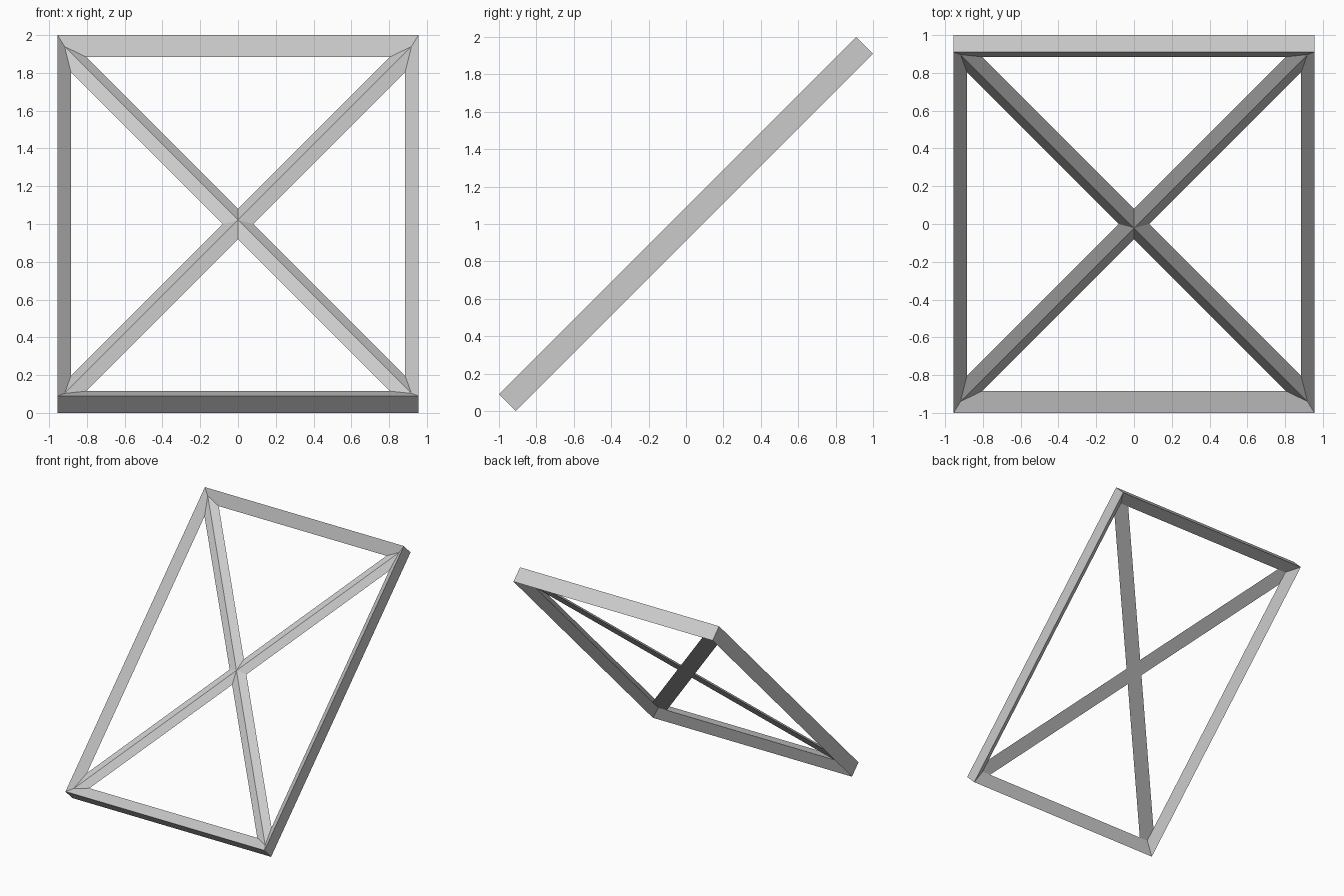
import bpy, bmesh
from mathutils import Matrix, Vector

cube = bpy.data.objects.get("Cube")
if cube:
    bpy.data.objects.remove(cube, do_unlink=True)

HALF = 0.955      # half width of the square plan
INNER = 0.885     # inner edge of the frame bars
RISE = 0.0636     # half thickness of the frame
RIDGE = 0.03      # height of the brace ridge
NOTCH = 0.08      # half width of a brace at the crossing

grey = bpy.data.materials.new("light grey")
grey.use_nodes = True
colour = (0.6, 0.6, 0.6, 1)
grey.diffuse_color = colour
grey.node_tree.nodes["Principled BSDF"].inputs["Base Color"].default_value = colour

# Tilts the flat layout to a 45 degree slope, stretched along the slope
s = 0.5 ** 0.5
tilt = Matrix(((1, 0, 0, 0), (0, 1, -s, 0), (0, 1, s, 1), (0, 0, 0, 1)))


def four_fold(name, points, faces):
    """Repeat one quarter around the centre, weld it and tilt it."""
    bm = bmesh.new()
    for k in range(4):
        turn = Matrix.Rotation(k * 1.5707963, 4, "Z")
        verts = [bm.verts.new(turn @ Vector(p)) for p in points]
        for f in faces:
            bm.faces.new([verts[i] for i in f])
    bmesh.ops.remove_doubles(bm, verts=bm.verts, dist=0.0005)
    bm.transform(tilt)
    bmesh.ops.recalc_face_normals(bm, faces=bm.faces)
    mesh = bpy.data.meshes.new(name)
    bm.to_mesh(mesh)
    bm.free()
    mesh.materials.append(grey)
    obj = bpy.data.objects.new(name, mesh)
    bpy.context.collection.objects.link(obj)
    return obj


# Frame: mitred bars with a triangular section pointing inwards
section = [(HALF, RISE), (HALF, -RISE), (INNER, 0)]
bar = [(r, side * r, h) for side in (-1, 1) for r, h in section]
four_fold("frame", bar, [(0, 1, 4, 3), (1, 2, 5, 4), (2, 0, 3, 5)])

# Cross brace: four ridged arms with flat undersides, ends buried in the frame
end, half = 0.9, NOTCH / 2
arm = [(0, 0, RIDGE), (0, 0, 0), (NOTCH, 0, 0), (0, NOTCH, 0),
       (end + half, end - half, 0), (end - half, end + half, 0),
       (end + 0.017, end + 0.017, RIDGE)]
four_fold("cross_brace", arm, [(0, 2, 4, 6), (0, 6, 5, 3), (4, 5, 6),
                               (2, 3, 5, 4), (1, 3, 2)])
